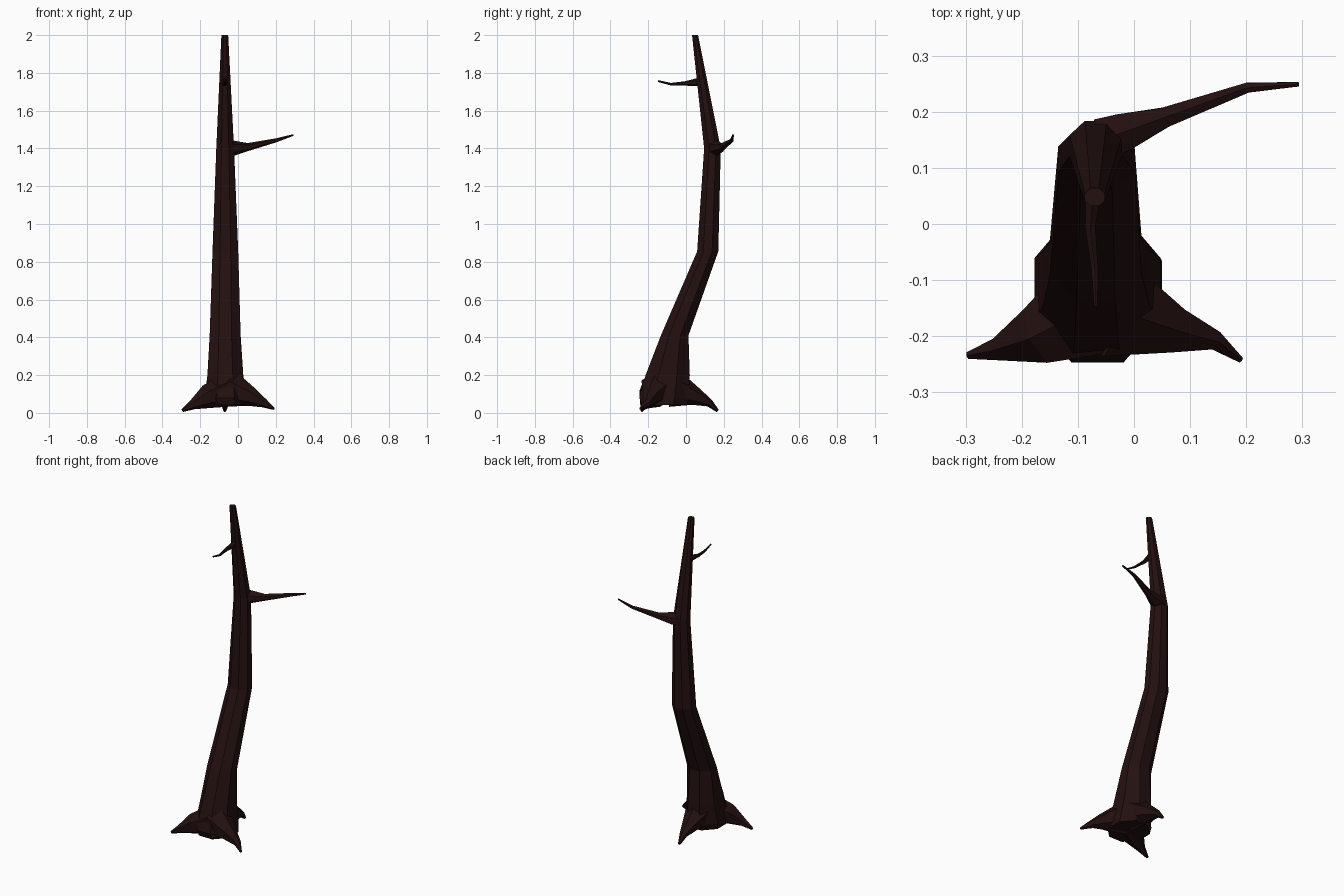
import bpy, bmesh, math
from mathutils import Vector

bark = bpy.data.materials.new("dark_bark")
bark.diffuse_color = (0.017, 0.005, 0.005, 1)


def limb(name, stations, sides, up=None):
    """Tapered flat-faced tube. Station = (x, y, z, half width, half height).
    Rings lie level when up is None, otherwise across the path."""
    pts = [Vector(s[:3]) for s in stations]
    bm = bmesh.new()
    rings = []
    for i, s in enumerate(stations):
        if up is None:
            a, b = Vector((1, 0, 0)), Vector((0, 1, 0))
        else:
            t = (pts[min(i + 1, len(pts) - 1)] - pts[max(i - 1, 0)]).normalized()
            a = t.cross(Vector(up)).normalized()
            b = a.cross(t)
        ring = []
        for k in range(sides):
            ang = 2 * math.pi * (k + 0.5) / sides
            f = 1 / math.cos(math.pi / sides)
            ring.append(bm.verts.new(pts[i] + a * s[3] * f * math.cos(ang)
                                     + b * s[4] * f * math.sin(ang)))
        rings.append(ring)
    for r0, r1 in zip(rings, rings[1:]):
        for k in range(sides):
            n = (k + 1) % sides
            bm.faces.new((r0[k], r0[n], r1[n], r1[k]))
    bm.faces.new(rings[0][::-1])
    bm.faces.new(rings[-1])
    bmesh.ops.recalc_face_normals(bm, faces=bm.faces)
    me = bpy.data.meshes.new(name)
    bm.to_mesh(me)
    bm.free()
    me.materials.append(bark)
    ob = bpy.data.objects.new(name, me)
    bpy.context.collection.objects.link(ob)
    return ob


# Trunk, bending back and then forward
limb("trunk", [
    (-0.06, -0.115, 0.042, 0.110, 0.118),
    (-0.065, -0.115, 0.08, 0.112, 0.132),
    (-0.067, -0.097, 0.20, 0.095, 0.117),
    (-0.068, -0.060, 0.41, 0.082, 0.073),
    (-0.067, 0.115, 0.855, 0.068, 0.056),
    (-0.068, 0.140, 1.40, 0.047, 0.044),
    (-0.070, 0.048, 2.0, 0.018, 0.016)], 8)

# Roots spreading left, right and back
UP = (0, 0, 1)
limb("left_root", [
    (-0.08, -0.150, 0.115, 0.085, 0.075),
    (-0.165, -0.195, 0.085, 0.052, 0.055),
    (-0.24, -0.222, 0.043, 0.020, 0.023),
    (-0.295, -0.234, 0.012, 0.006, 0.007)], 6, UP)
limb("right_root", [
    (-0.04, -0.150, 0.125, 0.085, 0.085),
    (0.07, -0.188, 0.085, 0.040, 0.044),
    (0.142, -0.206, 0.050, 0.017, 0.020),
    (0.190, -0.242, 0.022, 0.005, 0.006)], 6, UP)
limb("back_root", [
    (-0.065, -0.06, 0.125, 0.085, 0.085),
    (-0.067, 0.05, 0.088, 0.045, 0.042),
    (-0.069, 0.125, 0.052, 0.020, 0.018),
    (-0.070, 0.168, 0.010, 0.006, 0.007)], 6, UP)

# Two bare branches
limb("side_branch", [
    (-0.06, 0.150, 1.402, 0.038, 0.036),
    (-0.02, 0.163, 1.402, 0.034, 0.034),
    (0.055, 0.190, 1.408, 0.018, 0.018),
    (0.202, 0.243, 1.443, 0.009, 0.009),
    (0.293, 0.249, 1.471, 0.004, 0.004)], 6, UP)
limb("upper_branch", [
    (-0.070, 0.090, 1.755, 0.017, 0.022),
    (-0.072, 0.055, 1.750, 0.014, 0.018),
    (-0.078, -0.005, 1.744, 0.009, 0.010),
    (-0.070, -0.080, 1.740, 0.006, 0.006),
    (-0.068, -0.148, 1.757, 0.003, 0.004)], 6, UP)
